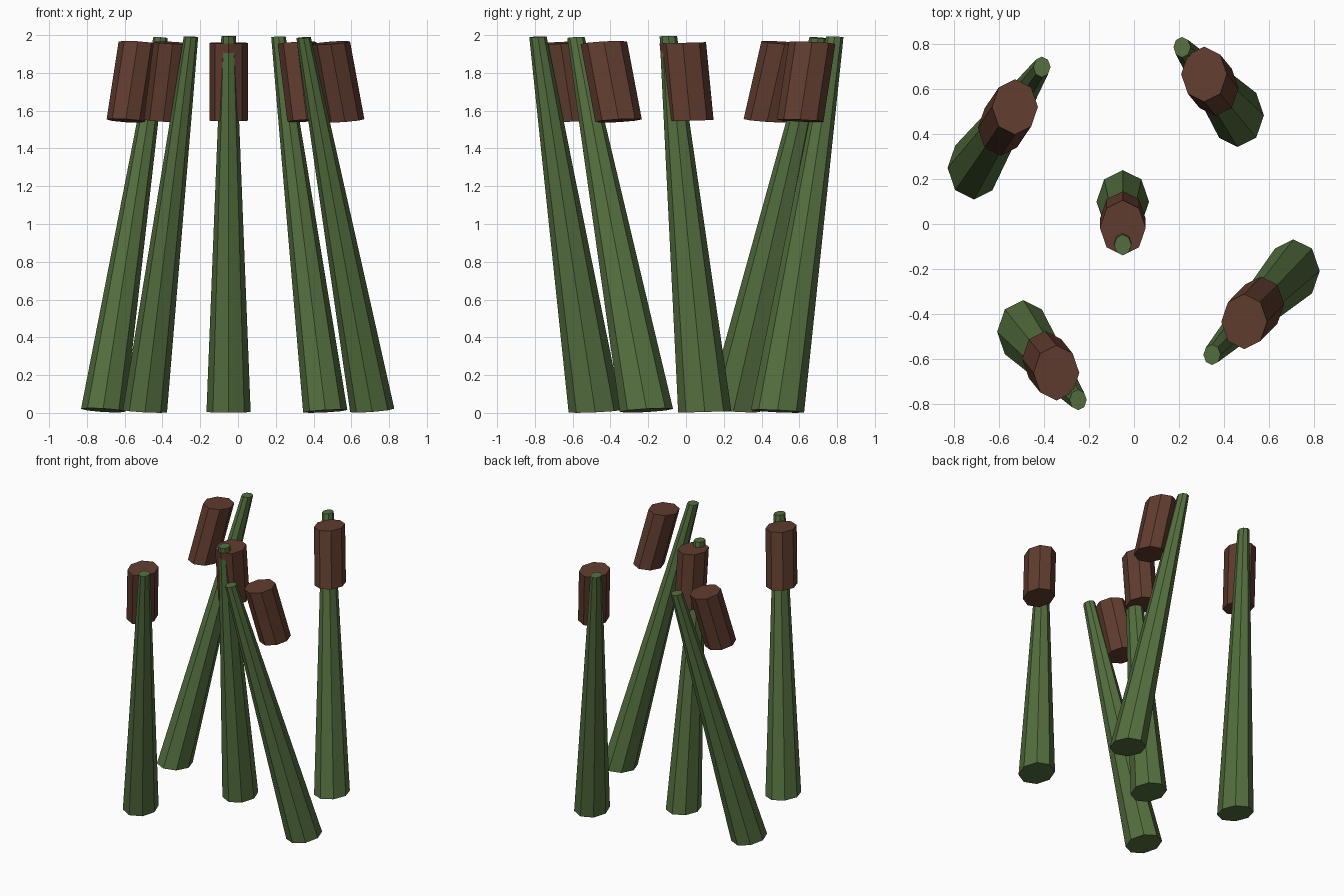
import bpy, bmesh, math

if "Cube" in bpy.data.objects:
    bpy.data.objects.remove(bpy.data.objects["Cube"])

def material(name, rgb):
    m = bpy.data.materials.new(name)
    m.diffuse_color = (*rgb, 1)
    m.use_nodes = True
    m.node_tree.nodes["Principled BSDF"].inputs["Base Color"].default_value = m.diffuse_color
    return m

GREEN = material("reed green", (0.09, 0.16, 0.05))
BROWN = material("seed head brown", (0.12, 0.046, 0.028))

ASPECT = 0.83          # rings are narrower in x than in y

def leaning_tube(name, mat, centre, half, lean, r_low, r_high):
    """Eight-sided tube whose axis leans by (dx, dy) per unit of height."""
    bm = bmesh.new()
    rings = []
    for side, r in ((-1, r_low), (1, r_high)):
        ring = []
        for i in range(8):
            a = i * math.pi / 4
            dx, dy = r * ASPECT * math.cos(a), r * math.sin(a)
            dz = -(0.42 * lean[0] * dx + 0.3 * lean[1] * dy)   # slight ring tilt
            ring.append(bm.verts.new((dx + side * half * lean[0],
                                      dy + side * half * lean[1],
                                      dz + side * half)))
        rings.append(ring)
    low, high = rings
    for i in range(8):
        j = (i + 1) % 8
        bm.faces.new((low[i], low[j], high[j], high[i]))
    bm.faces.new(low[::-1])
    bm.faces.new(high)
    mesh = bpy.data.meshes.new(name)
    bm.to_mesh(mesh)
    bm.free()
    mesh.materials.append(mat)
    ob = bpy.data.objects.new(name, mesh)
    ob.location = centre
    bpy.context.collection.objects.link(ob)

# middle x, middle y, lean x, lean y, half height of the stem
REEDS = {
    "centre":      (-0.050, 0.003, 0.000, -0.097, 0.995),
    "back_left":   (-0.562, 0.475, 0.154, 0.228, 0.986),
    "back_right":  (0.338, 0.636, -0.125, 0.153, 0.991),
    "front_left":  (-0.371, -0.632, 0.123, -0.153, 0.991),
    "front_right": (0.529, -0.396, -0.184, -0.189, 0.987),
}

for place, (x, y, lx, ly, half) in REEDS.items():
    # tapered stem
    leaning_tube("stem_" + place, GREEN, (x, y, 1.0), half, (lx, ly), 0.141, 0.046)
    # straight seed head, leaning about its own middle
    leaning_tube("seed_head_" + place, BROWN, (x, y, 1.753), 0.206, (lx, ly), 0.123, 0.123)
